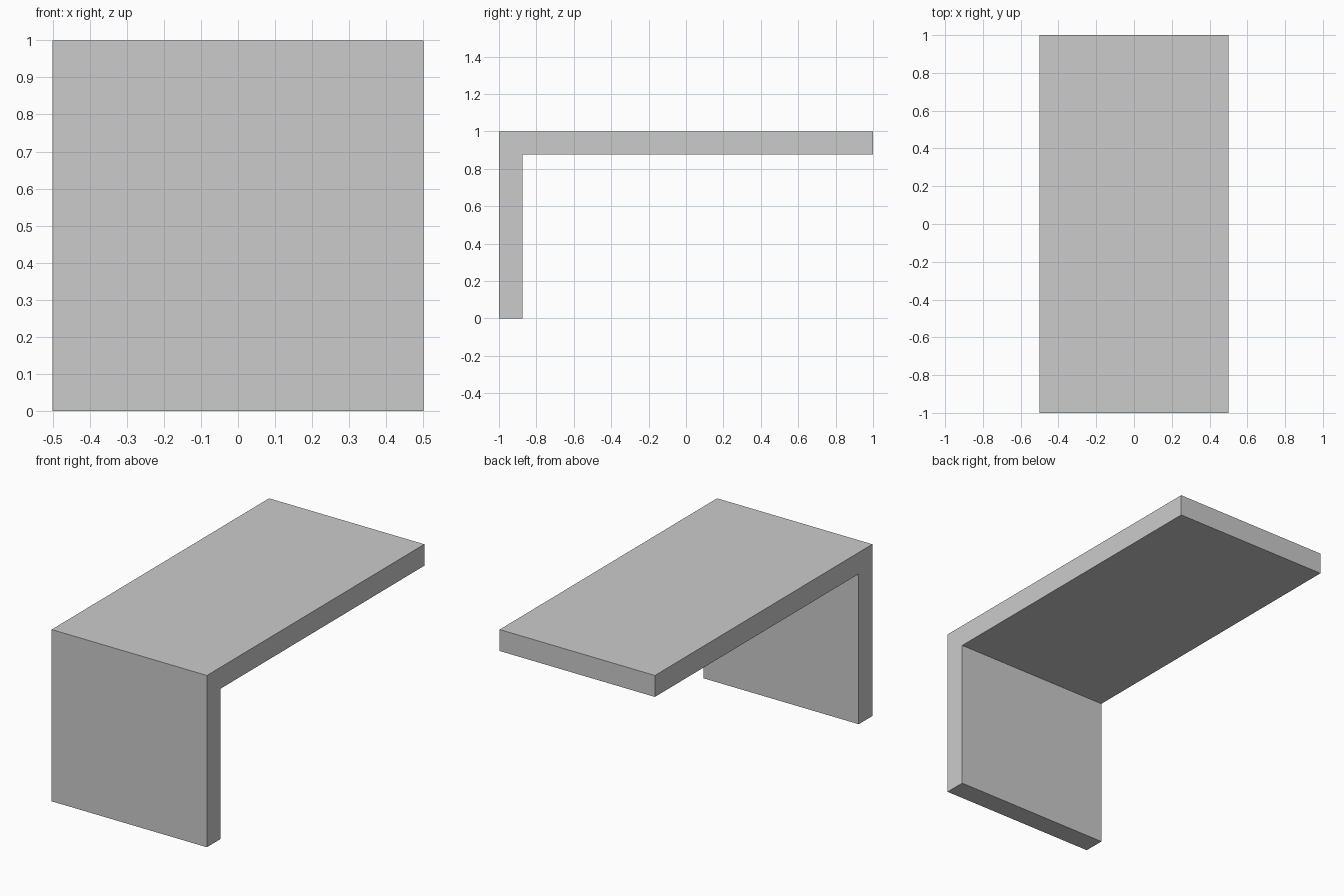
import bpy
import bmesh
from mathutils import Vector

if "Cube" in bpy.data.objects:
    bpy.data.objects.remove(bpy.data.objects["Cube"])

THICK = 0.125   # panel thickness
WIDTH = 1.0     # size along x


def extrude_profile(name, profile, width):
    """Extrude a closed (y, z) outline along x, centred on x = 0."""
    bm = bmesh.new()
    face = bm.faces.new([bm.verts.new((-width / 2, y, z)) for y, z in profile])
    result = bmesh.ops.extrude_face_region(bm, geom=[face])
    verts = [g for g in result["geom"] if isinstance(g, bmesh.types.BMVert)]
    bmesh.ops.translate(bm, verts=verts, vec=Vector((width, 0, 0)))
    bmesh.ops.recalc_face_normals(bm, faces=bm.faces)
    mesh = bpy.data.meshes.new(name)
    bm.to_mesh(mesh)
    bm.free()
    obj = bpy.data.objects.new(name, mesh)
    bpy.context.collection.objects.link(obj)
    return obj


# One continuous L-shaped panel: upright front wall and flat top slab
extrude_profile("angled_panel", [
    (-1, 0), (-1 + THICK, 0), (-1 + THICK, 1 - THICK),
    (1, 1 - THICK), (1, 1), (-1, 1),
], WIDTH)
